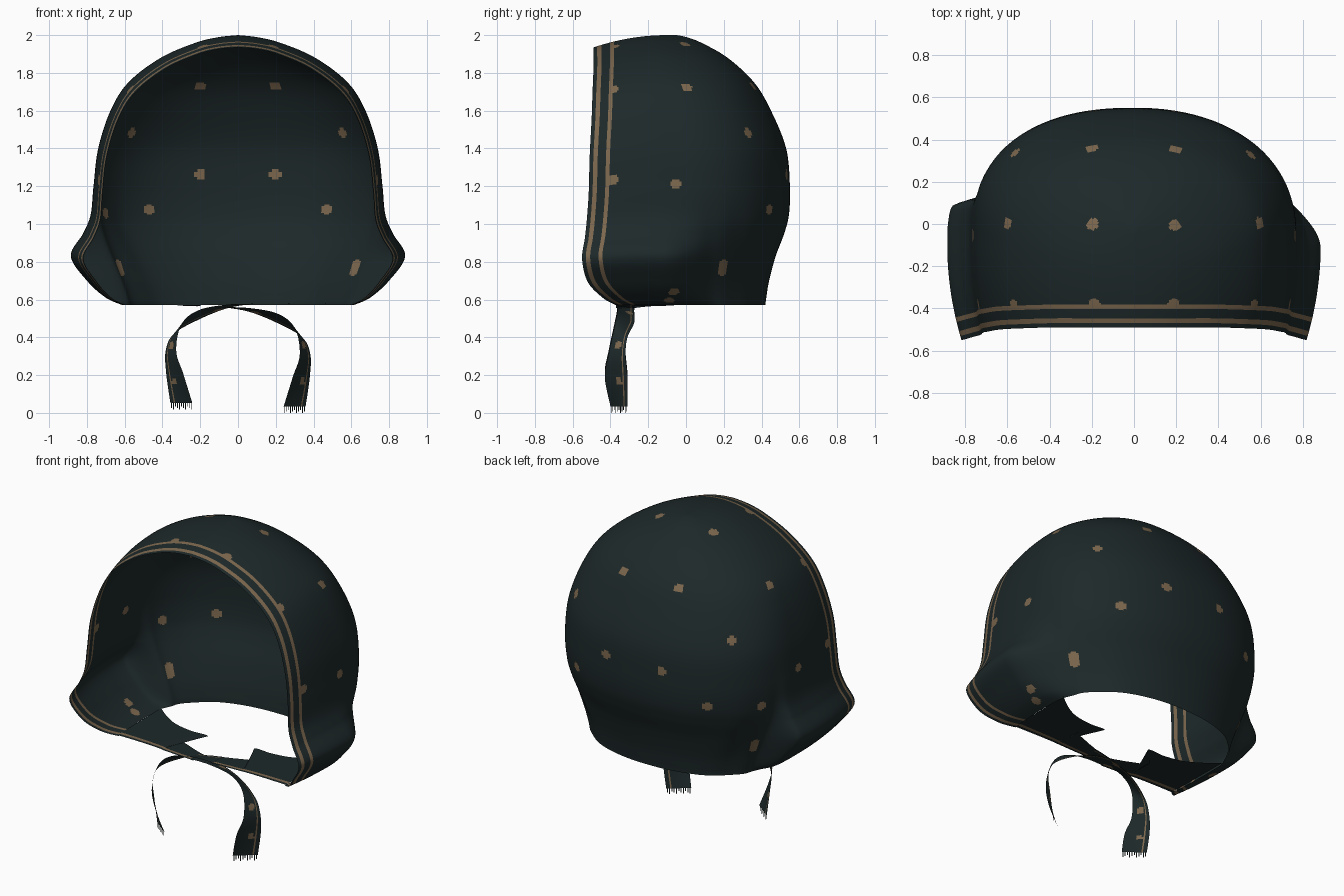
import bpy, math
from mathutils import Vector
from mathutils.kdtree import KDTree

cube = bpy.data.objects.get("Cube")
if cube:
    bpy.data.objects.remove(cube, do_unlink=True)


def make_material(name, colour):
    m = bpy.data.materials.new(name)
    m.use_nodes = True
    m.diffuse_color = colour
    bsdf = m.node_tree.nodes["Principled BSDF"]
    bsdf.inputs["Base Color"].default_value = colour
    bsdf.inputs["Roughness"].default_value = 0.9
    return m


CLOTH = make_material("dark teal cloth", (0.0125, 0.0215, 0.0225, 1))
TRIM = make_material("tan print", (0.2, 0.135, 0.075, 1))


def spline(points, steps):
    """Smooth curve through tuples of any length."""
    out = []
    last = len(points) - 1
    for i in range(last):
        p0, p1, p2, p3 = (points[min(max(i + k, 0), last)] for k in (-1, 0, 1, 2))
        for s in range(steps):
            t = s / steps
            out.append([b + 0.5 * t * (c - a + t * (2*a - 5*b + 4*c - d + t * (3*(b - c) + d - a)))
                        for a, b, c, d in zip(p0, p1, p2, p3)])
    out.append(list(points[-1]))
    return out


def sheet(name, rows, striped, dots=(), radius=0.029):
    """Cloth grid; striped columns and round dots take the print colour."""
    n = len(rows[0])
    verts = [v for row in rows for v in row]
    faces = [(r*n + c, r*n + c + 1, (r+1)*n + c + 1, (r+1)*n + c)
             for r in range(len(rows) - 1) for c in range(n - 1)]
    mesh = bpy.data.meshes.new(name)
    mesh.from_pydata(verts, [], faces)
    mesh.materials.append(CLOTH)
    mesh.materials.append(TRIM)
    tree = KDTree(len(verts))
    for i, v in enumerate(verts):
        tree.insert(v, i)
    tree.balance()
    centres = [tree.find(d)[0] for d in dots]
    for p in mesh.polygons:
        p.use_smooth = True
        mid = p.center
        if p.index % (n - 1) in striped or any((mid - c).length < radius for c in centres):
            p.material_index = 1
    obj = bpy.data.objects.new(name, mesh)
    bpy.context.collection.objects.link(obj)


def smoothstep(a, b, x):
    t = min(max((x - a) / (b - a), 0), 1)
    return t * t * (3 - 2 * t)


# Hood levels: height, flared side width, rear width, back y, front y
levels = [
    (0.57, 0.61, 0.60, 0.42, -0.37), (0.61, 0.70, 0.62, 0.425, -0.44),
    (0.70, 0.80, 0.66, 0.44, -0.52), (0.83, 0.885, 0.71, 0.475, -0.55),
    (0.95, 0.82, 0.74, 0.52, -0.535), (1.05, 0.78, 0.755, 0.545, -0.525),
    (1.20, 0.765, 0.76, 0.55, -0.515), (1.40, 0.74, 0.74, 0.53, -0.51),
    (1.60, 0.675, 0.675, 0.45, -0.50), (1.75, 0.58, 0.58, 0.36, -0.495),
    (1.88, 0.41, 0.41, 0.22, -0.49), (1.96, 0.23, 0.23, 0.08, -0.49),
    (1.99, 0.11, 0.11, 0.0, -0.49), (2.0, 0.0, 0.0, -0.05, -0.49),
]
HEM = [0, 0.02, 0.043, 0.065, 0.087, 0.108]
SIDE_STEPS, BACK_STEPS = 40, 66


def half_row(level, side):
    z, flare, rear, back, front = level
    power = 2.15 if side > 0 else 2.3
    turn = front + (back - front) * 0.47
    start = front + HEM[-1]
    plan = [(1, front + d) for d in HEM]
    plan += [(1, start + (turn - start) * i / SIDE_STEPS) for i in range(1, SIDE_STEPS + 1)]
    for i in range(1, BACK_STEPS + 1):
        a = math.pi / 2 * i / BACK_STEPS
        plan.append((max(math.cos(a), 0) ** (2 / power),
                     turn + (back - turn) * math.sin(a) ** (2 / power)))
    row = []
    for w, y in plan:
        blend = smoothstep(-0.12, 0.24, y) if side > 0 else smoothstep(0.08, 0.16, y)
        width = flare + (rear - flare) * blend
        ahead = max(0, -0.1 - y) / 0.4
        width *= 1 - 0.06 * ahead ** 2
        # gentle gathers towards the lower back
        low = 1 - smoothstep(0.6, 1.25, z)
        width *= 1 + 0.010 * low * math.sin(y * 40) * smoothstep(0.0, 0.2, y)
        height = 0.57 + (z - 0.57) * (1 - 0.048 * ahead ** 2)
        row.append(Vector((side * w * width, y, height)))
    return row


rows = []
for level in spline(levels, 15):
    level[1], level[2] = max(level[1], 0), max(level[2], 0)
    rows.append(half_row(level, -1) + half_row(level, 1)[-2::-1])

half_dots = [
    (0.2, 0.0, 1.96), (0.59, 0.0, 1.72), (0.2, 0.36, 1.74), (0.55, 0.33, 1.48),
    (0.2, 0.53, 1.26), (0.46, 0.43, 1.08), (0.75, -0.05, 1.21),
    (0.62, 0.2, 0.75), (0.63, 0.2, 0.785), (0.66, -0.09, 0.62), (0.71, -0.07, 0.665),
    (0.19, -0.385, 1.94), (0.56, -0.385, 1.7), (0.74, -0.39, 1.23),
]
dots = [(s * x, y, z) for x, y, z in half_dots for s in (-1, 1)] + [(-0.72, 0.24, 1.06)]
columns = len(rows[0]) - 1
sheet("hood", rows, {1, 4, columns - 2, columns - 5}, dots)

# Under-chin flaps: front x, then rear edge x and y, with a barb before the tie
flap_edge = [
    (0.6, 0.605, 0.08), (0.5, 0.5, 0.0), (0.42, 0.4, -0.05), (0.35, 0.28, -0.07),
    (0.3, 0.165, -0.07), (0.27, 0.27, -0.18), (0.18, 0.18, -0.23), (0.06, 0.06, -0.27),
]
# Ties cross and hang on the other side: centre, then half-width direction
tie_path = [
    (-0.08, -0.32, 0.56, 0.0, 0.05, 0.0), (0.06, -0.32, 0.545, 0.0, 0.045, -0.01),
    (0.21, -0.32, 0.50, 0.0, 0.045, -0.025), (0.32, -0.345, 0.425, 0.02, 0.035, -0.025),
    (0.355, -0.365, 0.31, 0.028, 0.045, 0.0), (0.335, -0.37, 0.19, 0.045, 0.06, 0.0),
    (0.3, -0.355, 0.035, 0.058, 0.045, 0.0),
]
across = [-1, -0.8, -0.6, -0.4, -0.2, 0, 0.2, 0.4, 0.56, 0.68, 0.85, 1]
for side, label in ((1, "left"), (-1, "right")):
    lift = 0.0 if side > 0 else 0.018
    edge = spline(flap_edge, 5)
    flap = []
    for i, (front_x, rear_x, rear_y) in enumerate(edge):
        t = i / (len(edge) - 1)
        depth = rear_y + 0.37
        shares = [d / depth * (1 - 0.4 * t) for d in HEM[:5]]
        shares += [shares[-1] + (1 - shares[-1]) * k / 8 for k in range(1, 9)]
        z = 0.575 - 0.02 * t ** 2 + lift * t
        flap.append([Vector((-side * (front_x + (rear_x - front_x) * k), -0.37 + depth * k, z))
                     for k in shares])
    sheet(("right" if side > 0 else "left") + "_chin_flap", flap, {1})

    ribbon = []
    for x, y, z, a, b, c in spline(tie_path, 12):
        ribbon.append([Vector((side * (x + a * k), y + b * k, z + c * k + lift)) for k in across])
    spots = [(side * 0.335, -0.36, 0.17), (side * 0.35, -0.36, 0.36), (side * 0.1, -0.3, 0.53)]
    sheet(label + "_tie", ribbon, {8}, spots, 0.022)

    # Frayed threads along the tie's end
    end = ribbon[-1]
    verts, faces = [], []
    for i in range(11):
        p = end[0].lerp(end[-1], (i + 0.5) / 11)
        step = (end[-1] - end[0]) * 0.02
        drop = Vector((0, 0, -0.035 + 0.008 * (i % 3)))
        n = len(verts)
        verts += [p - step, p + step, p + step + drop, p - step + drop]
        faces.append((n, n + 1, n + 2, n + 3))
    mesh = bpy.data.meshes.new(label + "_fringe")
    mesh.from_pydata(verts, [], faces)
    mesh.materials.append(CLOTH)
    bpy.context.collection.objects.link(bpy.data.objects.new(label + "_fringe", mesh))
